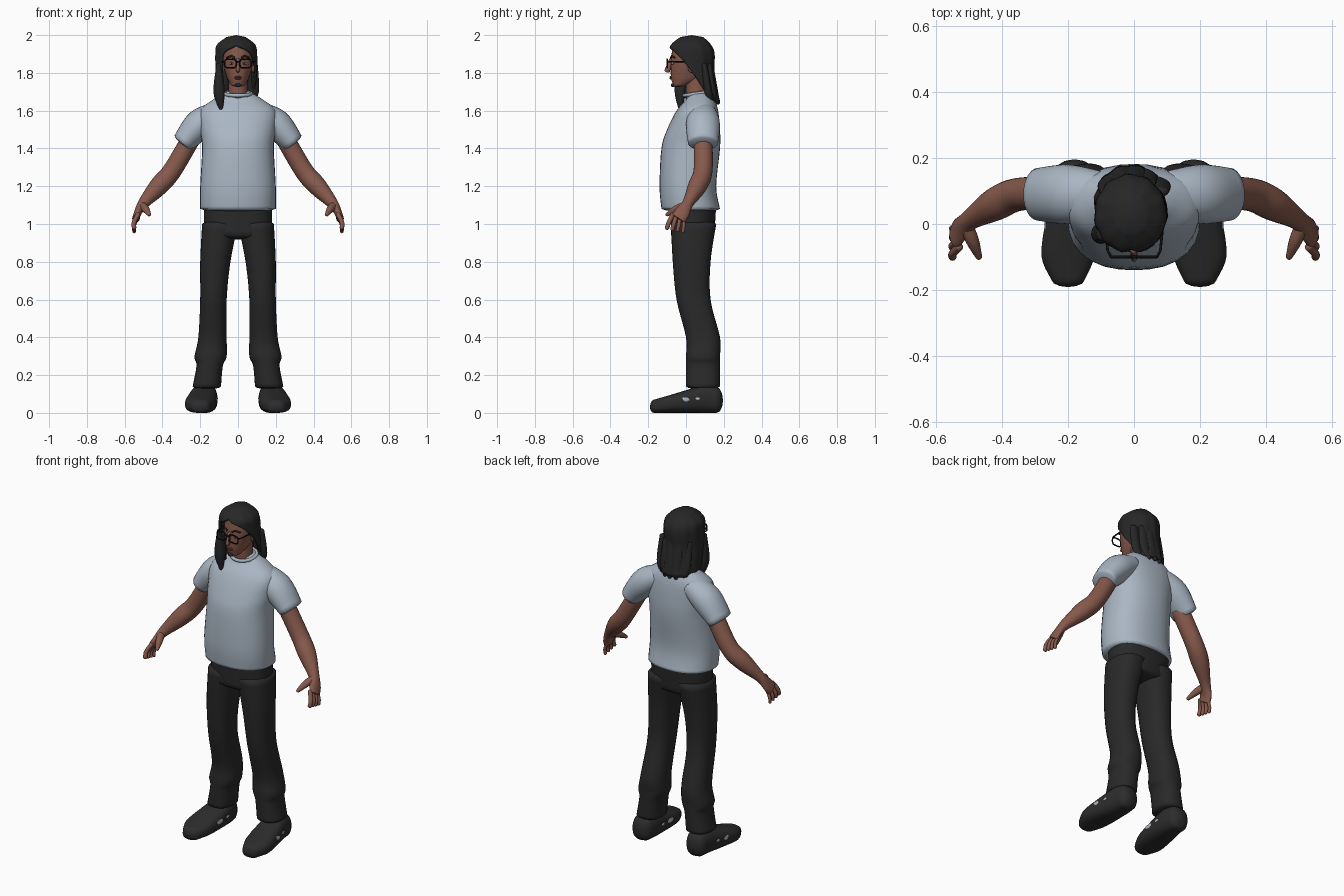
import bpy, bmesh
from math import sin, cos, pi, radians
from mathutils import Vector

start = bpy.data.objects.get("Cube")
if start:
    bpy.data.objects.remove(start)

RIGHTWARD, BACKWARD, UPWARD = Vector((1, 0, 0)), Vector((0, 1, 0)), Vector((0, 0, 1))


def material(name, *colour):
    made = bpy.data.materials.new(name)
    made.use_nodes = True
    made.diffuse_color = (*colour, 1)
    shader = made.node_tree.nodes["Principled BSDF"]
    shader.inputs["Base Color"].default_value = (*colour, 1)
    shader.inputs["Roughness"].default_value = .8
    return made


SKIN = material("brown skin", .24, .1, .07)
LIP = material("lip brown", .17, .06, .05)
SHIRT = material("pale blue grey cloth", .4, .47, .55)
PANTS = material("charcoal cloth", .022, .022, .022)
HAIR = material("black hair", .02, .02, .02)
SHOE = material("dark shoe", .025, .025, .025)
FRAME = material("black plastic", .006, .006, .006)
EYE = material("eye white", .4, .4, .4)


def link(name, data, surface):
    data.materials.append(surface)
    thing = bpy.data.objects.new(name, data)
    bpy.context.collection.objects.link(thing)
    return thing


def finish(name, bm, surface):
    bmesh.ops.recalc_face_normals(bm, faces=bm.faces)
    mesh = bpy.data.meshes.new(name)
    bm.to_mesh(mesh)
    bm.free()
    for face in mesh.polygons:
        face.use_smooth = True
    return link(name, mesh, surface)


def flowing(rows, steps=5):
    """Fill in rows along a smooth curve through the given ones."""
    result = []
    last = len(rows) - 1
    for i in range(last):
        near = [rows[max(i - 1, 0)], rows[i], rows[i + 1], rows[min(i + 2, last)]]
        for step in range(steps):
            t = step / steps
            result.append([b + t * ((c - a) + t * ((2 * a - 5 * b + 4 * c - d)
                           + t * (3 * b - a - 3 * c + d))) / 2
                           for a, b, c, d in zip(*near)])
    return result + [list(rows[last])]


def oval(centre, u, v, power=2, count=28):
    """Points round a superellipse with half axes u and v."""
    points = []
    for i in range(count):
        a = 2 * pi * i / count
        reach = (abs(cos(a)) ** power + abs(sin(a)) ** power) ** (-1 / power)
        points.append(centre + (u * cos(a) + v * sin(a)) * reach)
    return points


def domed(rings, dome):
    """Extra shrinking rings that round off the last ring."""
    centre, u, v = rings[-1]
    outward = (centre - rings[-2][0]).normalized() * min(u.length, v.length) * dome
    return [(centre + outward * sin(a), u * cos(a), v * cos(a))
            for a in (pi / 6, pi / 3, pi / 2.1)]


def loft(name, rings, surface, power, dome, side):
    rings = domed(rings[::-1], dome)[::-1] + rings + domed(rings, dome)
    bm = bmesh.new()
    loops = [[bm.verts.new((p.x * side, p.y, p.z)) for p in oval(*ring, power)]
             for ring in rings]
    for low, high in zip(loops, loops[1:]):
        for i in range(len(low)):
            bm.faces.new((low[i - 1], low[i], high[i], high[i - 1]))
    bm.faces.new(loops[0])
    bm.faces.new(loops[-1])
    return finish(name, bm, surface)


def upright(name, surface, rows, power=2, dome=.2, side=1):
    """Level rings from rows of height, inner x, outer x, front, back."""
    rings = [(Vector(((a + b) / 2, (front + back) / 2, z)),
              RIGHTWARD * (b - a) / 2, BACKWARD * (back - front) / 2)
             for z, a, b, front, back in flowing(rows)]
    return loft(name, rings, surface, power, dome, side)


def centred(name, surface, rows, power=2, dome=.2):
    """Level rings on the middle line from rows of height, half width, front, back."""
    return upright(name, surface, [(z, -w, w, f, b) for z, w, f, b in rows], power, dome)


def limb(name, surface, rows, side=1, dome=.2):
    """Rings square to a path from rows of x, y, z, thickness, breadth."""
    rows = flowing(rows)
    path = [Vector(row[:3]) for row in rows]
    rings = []
    for i, row in enumerate(rows):
        along = (path[min(i + 1, len(path) - 1)] - path[max(i - 1, 0)]).normalized()
        across = (BACKWARD - along * along.y).normalized()
        rings.append((path[i], across.cross(along) * row[3], across * row[4]))
    return loft(name, rings, surface, 2, dome, side)


def blob(name, surface, centre, size):
    bm = bmesh.new()
    bmesh.ops.create_uvsphere(bm, u_segments=16, v_segments=10, radius=1)
    bmesh.ops.scale(bm, vec=size, verts=bm.verts)
    bmesh.ops.translate(bm, vec=centre, verts=bm.verts)
    return finish(name, bm, surface)


def wire(name, surface, points, radius, closed=False):
    curve = bpy.data.curves.new(name, "CURVE")
    curve.dimensions = "3D"
    curve.bevel_depth = radius
    curve.bevel_resolution = 2
    spline = curve.splines.new("POLY")
    spline.points.add(len(points) - 1)
    for target, point in zip(spline.points, points):
        target.co = (*point, 1)
    spline.use_cyclic_u = closed
    return link(name, curve, surface)


# Shirt body, collar and trouser seat
centred("shirt_body", SHIRT, [
    (1.08, .2, -.13, .18), (1.2, .2, -.14, .16), (1.4, .19, -.13, .18), (1.5, .2, -.1, .18),
    (1.6, .2, -.05, .17), (1.66, .13, 0, .15), (1.7, .06, .02, .12)], 2.3, .1)
wire("shirt_collar", SHIRT, oval(Vector((0, .06, 1.69)), RIGHTWARD * .07,
                                 BACKWARD * .07 + UPWARD * .01), .01, True)
centred("trouser_seat", PANTS, [(1.1, .18, -.08, .16), (.94, .18, -.08, .15)], 2.4)

for side, label in ((1, "left_"), (-1, "right_")):
    # Sleeve, bare arm and palm
    limb(label + "sleeve", SHIRT, [(.1, .09, 1.59, .06, .07), (.2, .09, 1.53, .08, .09),
                                   (.29, .09, 1.43, .06, .08)], side)
    limb(label + "arm", SKIN, [
        (.25, .09, 1.45, .05, .05), (.35, .09, 1.28, .05, .05), (.42, .06, 1.2, .05, .05),
        (.5, .01, 1.11, .03, .03), (.53, -.02, 1.06, .02, .04),
        (.54, -.04, 1.03, .02, .04)], side)

    # Fingers fan out from the knuckles
    for i, finger in enumerate(("index", "middle", "ring", "little")):
        thick = .012 - .001 * i
        spread = Vector((0, .02, -.005)) * i
        knuckle = Vector((.53, -.07, 1.05)) + spread
        bend = Vector((.55, -.09, 1.01)) + spread * 1.3
        tip = Vector((.55, -.1, .98)) + spread * 1.4
        limb(label + finger + "_finger", SKIN,
             [(*point, thick, thick) for point in (knuckle, bend, tip)], side, .9)
    limb(label + "thumb", SKIN, [(.51, 0, 1.1, .02, .02), (.49, -.05, 1.08, .02, .02),
                                 (.47, -.1, 1.05, .01, .01)], side, .8)

    # Trouser leg with a rumpled cuff
    upright(label + "trouser_leg", PANTS, [
        (1, 0, .19, -.08, .16), (.8, .04, .2, -.07, .13), (.6, .06, .2, -.05, .13),
        (.4, .06, .21, 0, .18), (.3, .06, .23, 0, .18), (.25, .08, .22, 0, .18),
        (.14, .09, .24, 0, .18)], 2.3, side=side)

    # Shoe from toe to heel, with patches on both flanks
    sections = [(-.17, .2, .05, .07), (-.1, .2, .08, .09), (0, .19, .08, .12),
                (.1, .18, .07, .15), (.16, .18, .06, .14)]
    loft(label + "shoe", [(Vector((x, y, tall / 2)), RIGHTWARD * wide, UPWARD * tall / 2)
                          for y, x, wide, tall in flowing(sections)], SHOE, 2.7, .6, side)
    for edge in (-1, 1):
        blob(label + "shoe_patch", SHIRT, (side * (.19 + edge * .078), -.01, .07),
             (.004, .03, .013))
        blob(label + "shoe_small_patch", SHIRT, (side * (.184 + edge * .073), .06, .075),
             (.004, .015, .008))

    # Paired face details
    blob(label + "ear", SKIN, (side * .08, .03, 1.83), (.01, .02, .03))
    blob(label + "eye", EYE, (side * .035, -.07, 1.85), (.014, .008, .007))
    blob(label + "pupil", FRAME, (side * .035, -.076, 1.85), (.006, .004, .006))
    wire(label + "eyebrow", HAIR, [(side * .015, -.08, 1.88), (side * .035, -.075, 1.89),
                                   (side * .06, -.06, 1.88)], .005)

    # Spectacle rim and temple
    wire(label + "spectacle_rim", FRAME, oval(Vector((side * .04, -.1, 1.85)),
                                              RIGHTWARD * .03, UPWARD * .023, 4), .004, True)
    wire(label + "spectacle_temple", FRAME, [(side * .07, -.1, 1.86), (side * .08, -.08, 1.86),
                                             (side * .09, .02, 1.86)], .004)
wire("spectacle_bridge", FRAME, [(-.01, -.1, 1.86), (.01, -.1, 1.86)], .004)

# Neck, head and face
centred("neck", SKIN, [(1.62, .06, .01, .12), (1.7, .05, 0, .11), (1.8, .05, 0, .1)])
centred("head", SKIN, [(1.74, .04, -.07, .02), (1.78, .06, -.08, .1), (1.86, .08, -.08, .12),
                       (1.95, .07, -.07, .11)], 2.1, .5)
limb("nose", SKIN, [(0, -.08, 1.87, .01, .01), (0, -.1, 1.81, .01, .015)], dome=.7)
for name, height in (("upper_lip", 1.778), ("lower_lip", 1.77)):
    blob(name, LIP, (0, -.08, height), (.02, .007, .005))
blob("chin_beard", HAIR, (0, -.07, 1.735), (.018, .01, .01))

# Hair shell: height, half width, front, back, left and right opening in degrees
bm = bmesh.new()
grid = []
COLUMNS = 48
for z, wide, front, back, left, right in flowing([
        (1.99, .05, -.03, .09, 0, 0), (1.95, .1, -.08, .13, 0, 0),
        (1.9, .11, -.09, .15, 50, 40), (1.8, .11, -.08, .15, 90, 48),
        (1.65, .11, -.04, .18, 130, 50)]):
    row = []
    left, right = max(left, 0), max(right, 0)
    for i in range(COLUMNS + 1):
        a = radians(left + (360 - left - right) * i / COLUMNS)
        wave = 1 + .02 * sin(11 * a + z * 12)
        row.append(bm.verts.new((wide * wave * sin(a) - .01, (front + back) / 2
                                 - (back - front) / 2 * wave * cos(a), z)))
    grid.append(row)
crown = bm.verts.new((-.01, .03, 2))
for i in range(COLUMNS):
    bm.faces.new((crown, grid[0][i], grid[0][i + 1]))
    for upper, lower in zip(grid, grid[1:]):
        bm.faces.new((upper[i], lower[i], lower[i + 1], upper[i + 1]))
bmesh.ops.remove_doubles(bm, verts=bm.verts, dist=.0001)
hair = finish("hair_shell", bm, HAIR)
thickness = hair.modifiers.new("thickness", "SOLIDIFY")
thickness.thickness = .015

# Loose locks over the chest and down the back
limb("front_lock", HAIR, [(-.1, -.02, 1.84, .015, .03), (-.1, -.03, 1.7, .03, .03),
                          (-.09, -.03, 1.61, .01, .01)], dome=.8)
for i in range(5):
    x = .04 * (i - 2)
    y = .13 - 5 * x * x
    limb("back_lock", HAIR, [(x, y, 1.84, .025, .015), (x, y + .02, 1.7, .03, .02),
                             (x * .9 - .01, y + .04, 1.64, .01, .01)], dome=.8)
